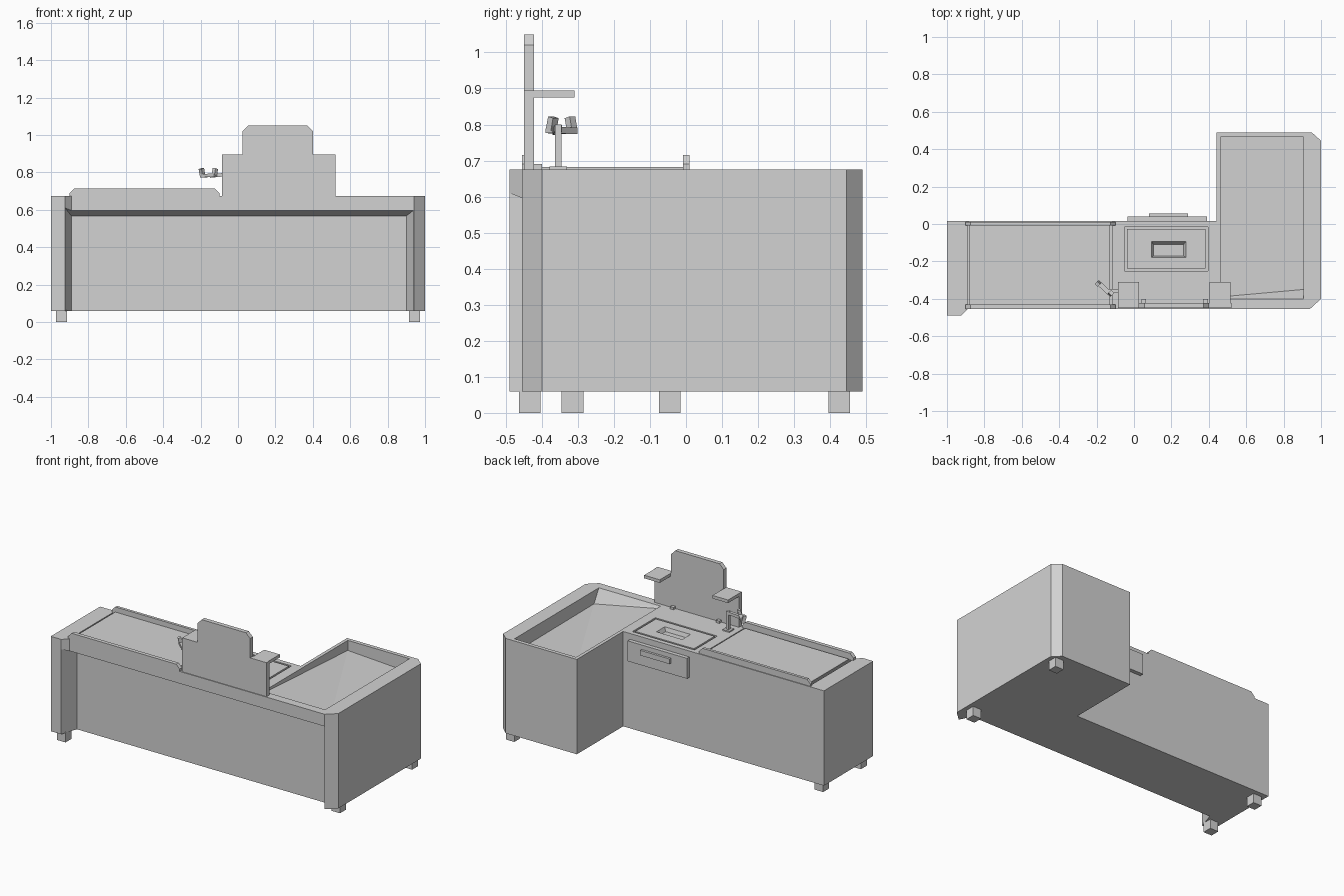
import bpy, bmesh
from mathutils import Matrix, Vector

cube = bpy.data.objects.get("Cube")
if cube:
    bpy.data.objects.remove(cube, do_unlink=True)

GREY = (0.65, 0.65, 0.65, 1)
grey = bpy.data.materials.new("plain grey")
grey.use_nodes = True
grey.diffuse_color = GREY
grey.node_tree.nodes["Principled BSDF"].inputs["Base Color"].default_value = GREY


def finish(name, bm):
    bmesh.ops.recalc_face_normals(bm, faces=bm.faces)
    mesh = bpy.data.meshes.new(name)
    bm.to_mesh(mesh)
    bm.free()
    mesh.materials.append(grey)
    ob = bpy.data.objects.new(name, mesh)
    bpy.context.collection.objects.link(ob)
    return ob


def hull(name, points):
    bm = bmesh.new()
    for p in points:
        bm.verts.new(p)
    bmesh.ops.convex_hull(bm, input=bm.verts)
    bmesh.ops.dissolve_limit(bm, angle_limit=0.001, verts=bm.verts, edges=bm.edges)
    return finish(name, bm)


def box(name, x, y, z):
    return hull(name, [(a, b, c) for a in x for b in y for c in z])


def prism(name, outline, start, depth, upright=False):
    # outline lies in xy, or in xz when upright
    bm = bmesh.new()
    put = (lambda a, b: (a, start, b)) if upright else (lambda a, b: (a, b, start))
    face = bm.faces.new([bm.verts.new(put(a, b)) for a, b in outline])
    ext = bmesh.ops.extrude_face_region(bm, geom=[face])
    move = Vector((0, depth, 0)) if upright else Vector((0, 0, depth))
    bmesh.ops.translate(bm, vec=move, verts=[v for v in ext["geom"] if isinstance(v, bmesh.types.BMVert)])
    return finish(name, bm)


def frustum(name, lower, upper):
    # each end is (x range, y range, z)
    return hull(name, [(a, b, z) for xs, ys, z in (lower, upper) for a in xs for b in ys])


def bar(name, a, b, width, height):
    a, b = Vector(a), Vector(b)
    d = b - a
    bm = bmesh.new()
    bmesh.ops.create_cube(bm, size=1)
    bmesh.ops.scale(bm, vec=(d.length, width, height), verts=bm.verts)
    turn = d.to_track_quat('X', 'Z').to_matrix().to_4x4()
    bm.transform(Matrix.Translation((a + b) / 2) @ turn)
    return finish(name, bm)


def cut(target, cutter):
    cutter.hide_render = True
    mod = target.modifiers.new("cut", 'BOOLEAN')
    mod.operation = 'DIFFERENCE'
    mod.solver = 'EXACT'
    mod.object = cutter
    bpy.context.view_layer.objects.active = target
    bpy.ops.object.modifier_apply(modifier=mod.name)
    bpy.data.objects.remove(cutter, do_unlink=True)


BASE, TOP = 0.06, 0.675

# L-shaped counter body with clipped corners
body = prism("counter_body", [
    (-1, -0.49), (-0.925, -0.49), (-0.89, -0.455), (0.94, -0.455), (1, -0.40),
    (1, 0.445), (0.95, 0.49), (0.44, 0.49), (0.44, 0.015), (-1, 0.015)], BASE, TOP - BASE)

# Recessed front panel with sloping reveal
cut(body, hull("front_recess", [
    (x, y, z) for y, xs, top in ((-0.49, (-0.925, 0.955), 0.61), (-0.38, (-0.89, 0.90), 0.567))
    for x in xs for z in (0, top)] + [(x, -0.6, z) for x in (-0.925, 0.955) for z in (0, 0.61)]))

# Bagging well with sloping floor
rim = [(0.462, -0.40), (0.905, -0.40), (0.905, 0.465), (0.462, 0.465)]
floor = [(0.462, -0.39, 0.662), (0.905, -0.35, 0.59), (0.905, 0.465, 0.585), (0.462, 0.465, 0.61)]
cut(body, hull("bagging_well", [(x, y, z) for x, y in rim for z in (TOP, 0.8)] + floor))

# Scanner recess and belt end gaps
cut(body, box("scanner_recess", (-0.05, 0.395), (-0.25, -0.015), (0.635, 0.8)))
for x in (-0.885, -0.122):
    cut(body, box("belt_gap", (x - 0.006, x + 0.006), (-0.43, -0.008), (0.655, 0.8)))

# Conveyor belt and its side rails
box("conveyor_belt", (-0.875, -0.13), (-0.42, -0.008), (0.66, 0.682))
rail = [(-0.9, 0.66), (-0.9, 0.69), (-0.875, 0.715), (-0.125, 0.715), (-0.1, 0.69), (-0.1, 0.66)]
for name, y, w in (("back_rail", -0.008, 0.018), ("front_rail", -0.455, 0.025)):
    prism(name, rail, y, w, upright=True)

# Scanner plate with a sunken window
plate = box("scanner_plate", (-0.038, 0.383), (-0.238, -0.027), (0.63, TOP))
cut(plate, frustum("scanner_window", ((0.105, 0.265), (-0.17, -0.11), 0.65),
                   ((0.09, 0.28), (-0.18, -0.09), 0.68)))

# Drawer and handle on the cashier side
box("drawer_front", (-0.035, 0.39), (0.01, 0.04), (0.505, 0.637))
box("drawer_handle", (0.08, 0.29), (0.035, 0.055), (0.575, 0.608))

# Stepped screen panel with two shelves
prism("screen_panel", [
    (-0.085, 0.67), (0.52, 0.67), (0.52, 0.895), (0.402, 0.895), (0.402, 1.02), (0.372, 1.05),
    (0.055, 1.05), (0.025, 1.02), (0.025, 0.895), (-0.085, 0.895)], -0.45, 0.028, upright=True)
for side, x in (("right", -0.085), ("left", 0.405)):
    box(side + "_shelf", (x, x + 0.112), (-0.425, -0.31), (0.875, 0.895))
for x in (0.04, 0.37):
    box("panel_foot", (x, x + 0.025), (-0.425, -0.40), (0.67, 0.69))

# Stand holding a forked cradle
box("stand_base", (-0.08, -0.03), (-0.378, -0.33), (0.67, 0.683))
box("stand_post", (-0.065, -0.045), (-0.363, -0.345), (0.675, 0.80))
bar("stand_arm", (-0.05, -0.354, 0.79), (-0.15, -0.36, 0.78), 0.02, 0.018)
bar("cradle_bar", (-0.195, -0.31, 0.782), (-0.12, -0.38, 0.785), 0.025, 0.018)
for x, y, lean in ((-0.19, -0.316, 0.006), (-0.127, -0.374, -0.006)):
    bar("cradle_prong", (x, y, 0.785), (x - lean, y - lean, 0.82), 0.022, 0.02)

# Feet
for x, y in ((-0.943, -0.433), (-0.943, -0.045), (0.943, -0.315), (0.943, 0.425)):
    box("foot", (x - 0.03, x + 0.03), (y - 0.03, y + 0.03), (0, BASE + 0.005))
